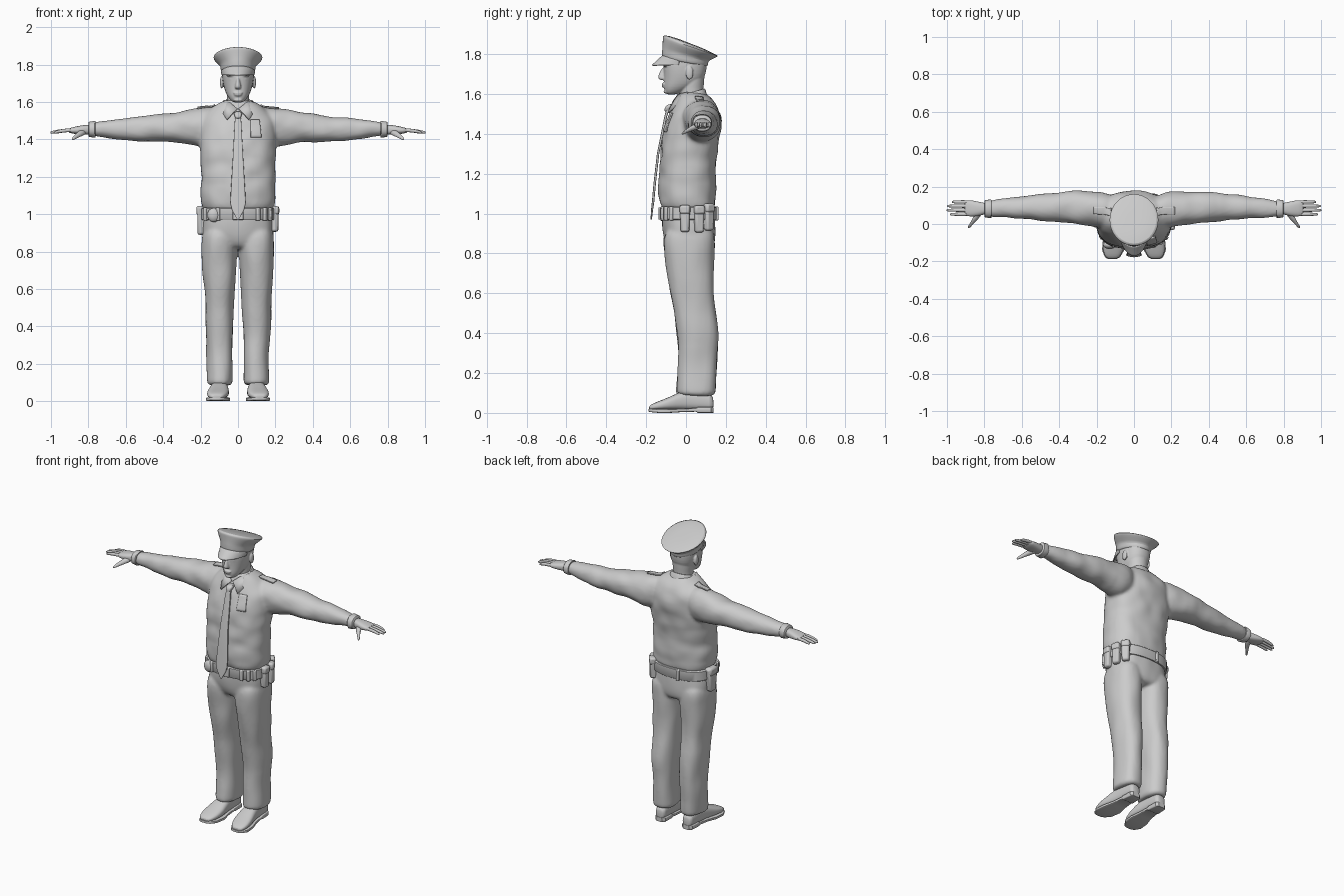
import bpy, bmesh
from math import sin, cos, pi, radians, copysign
from mathutils import Vector, Matrix, noise

cube = bpy.data.objects.get("Cube")
if cube:
    bpy.data.objects.remove(cube)

grey = bpy.data.materials.new("plain_grey")
grey.use_nodes = True
grey.diffuse_color = (0.6, 0.6, 0.6, 1)
grey.node_tree.nodes["Principled BSDF"].inputs["Base Color"].default_value = grey.diffuse_color
parts = []


def curve_point(angle, power):
    """Point on a unit superellipse."""
    c, s = cos(angle), sin(angle)
    return copysign(abs(c) ** (2 / power), c), copysign(abs(s) ** (2 / power), s)


def loft(bm, rows, axis="z", power=2.2, side=1, n=24):
    """Skin oval sections: (position, a_min, a_max, b_min, b_max, optional tilt)."""
    rings = []
    for t, a0, a1, b0, b1, *tilt in rows:
        ring = []
        for i in range(n):
            u, v = curve_point(2 * pi * i / n, power)
            a = (a0 + a1 + u * (a1 - a0)) / 2
            b = (b0 + b1 + v * (b1 - b0)) / 2
            h = t + (tilt[0] * (b - (b0 + b1) / 2) if tilt else 0)
            x, y, z = {"x": (h, a, b), "y": (a, h, b), "z": (a, b, h)}[axis]
            ring.append(bm.verts.new((x * side, y, z)))
        rings.append(ring)
    for r, q in zip(rings, rings[1:]):
        for i in range(n):
            j = (i + 1) % n
            bm.faces.new((r[i], r[j], q[j], q[i]))
    bm.faces.new(rings[0])
    bm.faces.new(rings[-1])


def sym(rows):
    """Sections centred on x = 0, given by half width."""
    return [(t, -w, w, *rest) for t, w, *rest in rows]


def ball(bm, centre, size, side=1):
    m = Matrix.Translation((centre[0] * side, *centre[1:])) @ Matrix.Diagonal((*size, 1))
    bmesh.ops.create_uvsphere(bm, u_segments=16, v_segments=10, radius=1, matrix=m)


def finish(name, bm, mirror=False, subsurf=0, voxel=0, solid=0, bevel=0, wrap=None):
    bmesh.ops.recalc_face_normals(bm, faces=bm.faces)
    mesh = bpy.data.meshes.new(name)
    bm.to_mesh(mesh)
    bm.free()
    mesh.materials.append(grey)
    obj = bpy.data.objects.new(name, mesh)
    bpy.context.collection.objects.link(obj)
    parts.append(obj)
    add = obj.modifiers.new
    if mirror:
        add("Mirror", "MIRROR").use_mirror_merge = False
    if subsurf:
        m = add("Subdivision", "SUBSURF")
        m.levels = m.render_levels = subsurf
    if voxel:
        m = add("Remesh", "REMESH")
        m.mode, m.voxel_size, m.use_smooth_shade = "VOXEL", voxel, True
        m = add("Smooth", "SMOOTH")
        m.iterations, m.factor = 4, 0.5
    if wrap:
        m = add("Shrinkwrap", "SHRINKWRAP")
        m.target, m.offset, m.wrap_mode = wrap, 0.004, "ABOVE_SURFACE"
    if solid:
        m = add("Solidify", "SOLIDIFY")
        m.thickness, m.offset = solid, 0
    if bevel:
        m = add("Bevel", "BEVEL")
        m.width, m.segments = bevel, 2
    return obj


def add_folds(obj, amount, scale):
    """Bake the modifiers and push the cloth in and out in soft folds."""
    graph = bpy.context.evaluated_depsgraph_get()
    mesh = bpy.data.meshes.new_from_object(obj.evaluated_get(graph))
    obj.modifiers.clear()
    obj.data = mesh
    for v, nrm in [(v, v.normal.copy()) for v in mesh.vertices]:
        p = v.co
        v.co = p + nrm * amount * noise.noise(Vector((p.x * scale[0], p.y * scale[1], p.z * scale[2])))


# Shirt: torso and sleeves fused
bm = bmesh.new()
loft(bm, sym([(1.01, .18, -.11, .135), (1.03, .193, -.122, .146), (1.07, .203, -.142, .15),
              (1.2, .198, -.135, .148), (1.3, .203, -.13, .16), (1.4, .21, -.118, .172),
              (1.47, .207, -.097, .178), (1.53, .185, -.067, .167), (1.575, .145, -.045, .135),
              (1.6, .09, -.037, .1), (1.61, .07, -.03, .085)]), power=2.4)
for s in (1, -1):
    loft(bm, [(.08, -.02, .15, 1.38, 1.58), (.2, -.02, .18, 1.35, 1.572), (.3, 0, .176, 1.383, 1.55),
              (.4, .01, .17, 1.388, 1.538), (.5, .017, .165, 1.385, 1.523), (.6, .03, .15, 1.395, 1.512),
              (.7, .035, .135, 1.41, 1.503), (.77, .037, .126, 1.415, 1.493),
              (.785, .045, .12, 1.425, 1.485)], "x", side=s)
shirt = finish("shirt", bm, subsurf=2, voxel=.01)
add_folds(shirt, .007, (11, 9, 13))

# Trousers: hips and legs fused
bm = bmesh.new()
loft(bm, sym([(1.04, .18, -.115, .135), (.98, .186, -.122, .145), (.9, .193, -.117, .152),
              (.84, .18, -.1, .145), (.81, .14, -.07, .12)]), power=2.5)
for s in (1, -1):
    loft(bm, [(.95, .02, .185, -.11, .145), (.85, .003, .195, -.115, .148), (.75, .008, .195, -.105, .138),
              (.6, .016, .182, -.08, .138), (.5, .022, .176, -.06, .155), (.4, .027, .172, -.046, .166),
              (.3, .028, .168, -.04, .158), (.2, .028, .166, -.041, .15), (.1, .029, .165, -.05, .15),
              (.085, .031, .162, -.048, .148)], power=2.3, side=s)
add_folds(finish("trousers", bm, subsurf=2, voxel=.01), .006, (12, 12, 6))

# Shoes with soles and heels
bm = bmesh.new()
loft(bm, [(.138, .075, .12, .02, .07), (.13, .062, .132, .014, .095), (.05, .058, .137, .014, .115),
          (-.02, .054, .146, .014, .112), (-.08, .045, .163, .014, .08), (-.14, .055, .168, .014, .058),
          (-.175, .075, .155, .014, .043), (-.186, .09, .14, .016, .032)], "y", 2.6)
finish("shoes", bm, mirror=True, subsurf=1)
bm = bmesh.new()
loft(bm, [(.138, .075, .12, 0, .028), (.125, .06, .134, 0, .03), (.06, .058, .138, 0, .03),
          (.05, .058, .138, .006, .024), (-.02, .053, .148, .004, .022), (-.08, .042, .166, 0, .02),
          (-.14, .052, .171, 0, .02), (-.178, .075, .155, .004, .02), (-.188, .095, .138, .006, .02)], "y", 7)
finish("shoe_soles", bm, mirror=True)

# Head, neck, ears and facial features fused
bm = bmesh.new()
loft(bm, sym([(1.54, .06, -.03, .09), (1.6, .058, -.035, .087), (1.66, .062, -.03, .09),
              (1.72, .07, -.02, .1)]), power=2)
loft(bm, sym([(1.596, .022, -.095, -.055), (1.608, .04, -.107, -.02), (1.635, .06, -.112, .04),
              (1.665, .072, -.111, .085), (1.7, .081, -.112, .1), (1.74, .086, -.116, .106),
              (1.78, .086, -.113, .106), (1.81, .07, -.09, .085)]), power=2.3)
loft(bm, sym([(1.735, .008, -.121, -.09), (1.7, .012, -.136, -.09), (1.68, .018, -.144, -.09),
              (1.668, .016, -.13, -.09)]))
for z, w, y in ((1.648, .026, -.109), (1.638, .022, -.108), (1.61, .024, -.1)):
    ball(bm, (0, y, z), (w, .013, .008))
for s in (1, -1):
    ball(bm, (.036, -.103, 1.742), (.028, .012, .007), s)
    ball(bm, (.034, -.094, 1.722), (.016, .012, .008), s)
    ball(bm, (.087, .018, 1.705), (.01, .02, .034), s)
finish("head", bm, subsurf=1, voxel=.004)

# Cap crown with band, and visor
bm = bmesh.new()
loft(bm, sym([(1.755, .088, -.118, .107, -.17), (1.76, .092, -.12, .109, -.18),
              (1.793, .094, -.12, .112, -.25), (1.8, .1, -.118, .12, -.27), (1.828, .128, -.117, .155, -.31),
              (1.838, .132, -.117, .162, -.34), (1.846, .127, -.114, .157, -.39),
              (1.852, .07, -.05, .1, -.39), (1.852, .02, .005, .045, -.39)]), power=2, n=40)
finish("cap_crown", bm, subsurf=1)
bm = bmesh.new()
steps = 20
grid = []
for i in range(steps + 1):
    a = pi * (1.08 + .84 * i / steps)
    reach = max(0, -sin(a))
    grid.append([bm.verts.new((.092 * cos(a) * (1 - .05 * f), -.005 + sin(a) * (.112 + .052 * f * reach),
                               1.757 + .034 * reach - f * (.012 + .036 * reach))) for f in (0, .35, .7, 1)])
for p, q in zip(grid, grid[1:]):
    for k in range(3):
        bm.faces.new((p[k], p[k + 1], q[k + 1], q[k]))
finish("cap_visor", bm, solid=.007, subsurf=1)

# Hands: palm, four fingers and thumb
bm = bmesh.new()
loft(bm, [(.76, .06, .108, 1.43, 1.478), (.8, .052, .112, 1.425, 1.478), (.84, .04, .122, 1.425, 1.475),
          (.88, .04, .128, 1.43, 1.466), (.91, .044, .126, 1.436, 1.458)], "x", 2.5)
for y, tip in ((.118, .975), (.096, 1), (.074, 1.004), (.052, .985)):
    rows = [(.88, .011, 1.45, .011), (.94, .009, 1.447, .01), (tip - .01, .008, 1.438, .008), (tip, .004, 1.436, .004)]
    loft(bm, [(x, y - w, y + w, z - h, z + h) for x, w, z, h in rows], "x", n=12)
loft(bm, [(.08, .8, .845, 1.425, 1.46), (.04, .818, .858, 1.418, 1.45), (.01, .85, .874, 1.407, 1.43),
          (-.015, .872, .89, 1.396, 1.412), (-.022, .88, .888, 1.396, 1.404)], "y", n=12)
finish("hands", bm, mirror=True, subsurf=1)

# Sleeve cuffs
bm = bmesh.new()
loft(bm, [(.762, .034, .129, 1.411, 1.497), (.766, .031, .131, 1.409, 1.499), (.796, .035, .128, 1.413, 1.494),
          (.8, .04, .123, 1.418, 1.489)], "x")
finish("sleeve_cuffs", bm, mirror=True)

# Collar band and pointed collar flaps
bm = bmesh.new()
loft(bm, sym([(1.565, .085, -.05, .108, .25), (1.6, .072, -.045, .098, .3), (1.607, .066, -.04, .093, .3)]))
finish("collar_band", bm)
bm = bmesh.new()
flap = [(.004, -.062, 1.565), (.045, -.038, 1.598), (.074, .01, 1.608), (.1, -.005, 1.572), (.06, -.09, 1.505)]
bm.faces.new([bm.verts.new(p) for p in flap])
finish("collar_flaps", bm, mirror=True, solid=.008)

# Tie and knot
bm = bmesh.new()
loft(bm, sym([(1.535, .012, -.096, -.08), (1.49, .018, -.108, -.094), (1.3, .028, -.146, -.134),
              (1.15, .037, -.163, -.151), (1.06, .042, -.171, -.159), (1.02, .032, -.175, -.165),
              (.97, .003, -.178, -.171)]), power=5, n=16)
finish("tie", bm)
bm = bmesh.new()
loft(bm, sym([(1.508, .013, -.112, -.08), (1.535, .023, -.106, -.06), (1.55, .02, -.09, -.05)]), power=3)
finish("tie_knot", bm, subsurf=1)


def patch(name, corners, mirror=False):
    """Small cloth panel laid onto the shirt."""
    bm = bmesh.new()
    bm.faces.new([bm.verts.new(c) for c in corners])
    bmesh.ops.subdivide_edges(bm, edges=bm.edges, cuts=7, use_grid_fill=True)
    finish(name, bm, solid=.007, wrap=shirt)
    if mirror:
        patch(name + "_right", [(-x, y, z) for x, y, z in corners])


patch("chest_pocket", [(.068, -.11, 1.41), (.125, -.1, 1.41), (.118, -.08, 1.51), (.068, -.09, 1.51)])
patch("shoulder_strap", [(.13, .045, 1.6), (.22, .045, 1.59), (.22, .092, 1.59), (.13, .092, 1.6)], True)

# Belt
bm = bmesh.new()
loft(bm, sym([(.968, .192, -.128, .151), (.972, .196, -.131, .154), (1.03, .196, -.131, .154),
              (1.034, .19, -.126, .15)]), power=2.5, n=40)
finish("belt", bm)


def belt_box(name, degrees, size, z, taper=1):
    """Box standing outward on the belt at a given bearing."""
    a = radians(degrees)
    u, v = curve_point(a, 2.5)
    bm = bmesh.new()
    bmesh.ops.create_cube(bm, size=1)
    for vert in bm.verts:
        if vert.co.z < 0:
            vert.co.y *= taper
    place = Matrix.Translation((.195 * u, .012 + .142 * v, z)) @ Matrix.Rotation(a, 4, "Z")
    bm.transform(place @ Matrix.Diagonal((*size, 1)))
    finish(name, bm, bevel=min(size) * .25)


# Belt equipment
for i, (bearing, z) in enumerate(((-4, .972), (17, .97), (40, .98))):
    belt_box(f"belt_pouch_{i}", bearing, (.042, .05, .13), z, .85)
    belt_box(f"pouch_flap_{i}", bearing, (.05, .053, .045), z + .048)
for i, bearing in enumerate((-32, -47, -62, -118, -150, 100)):
    belt_box(f"belt_keeper_{i}", bearing, (.022, .022, .07), 1.0)
belt_box("belt_buckle", -90, (.018, .06, .06), 1.0)
belt_box("holster", 178, (.044, .085, .15), .965, .6)
belt_box("holster_flap", 178, (.054, .075, .05), 1.02)
bm = bmesh.new()
ball(bm, (-.13, -.112, .995), (.034, .022, .038))
finish("round_pouch", bm)

# Smooth shading with crisp edges
bpy.ops.object.select_all(action="DESELECT")
for obj in parts:
    obj.select_set(True)
bpy.context.view_layer.objects.active = parts[0]
bpy.ops.object.shade_smooth_by_angle(angle=radians(40))
